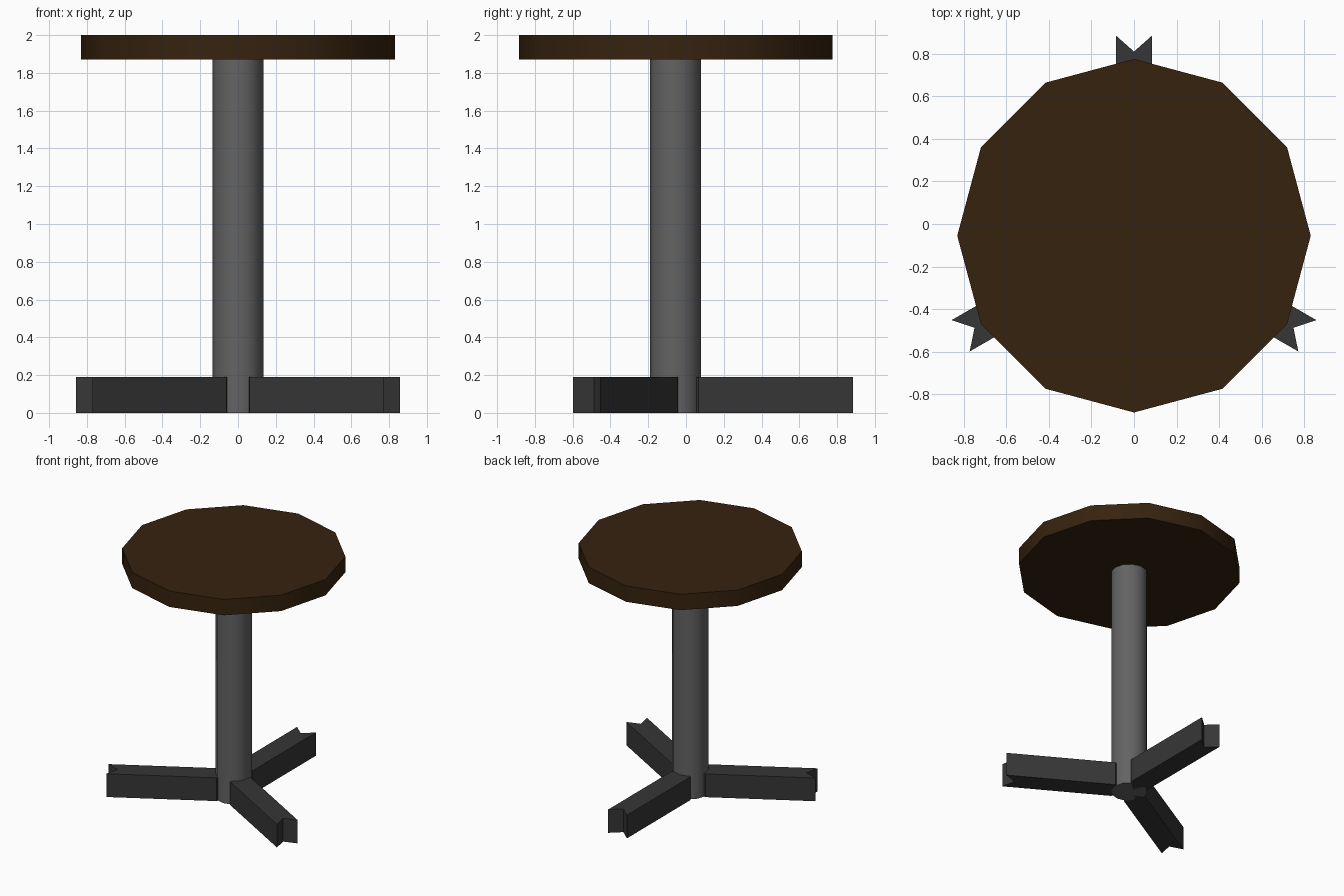
import bpy, bmesh, math
from mathutils import Matrix

if "Cube" in bpy.data.objects:
    bpy.data.objects.remove(bpy.data.objects["Cube"])

CY = -0.055  # centre of the stool in y


def material(name, rgb):
    m = bpy.data.materials.new(name)
    m.diffuse_color = (*rgb, 1.0)
    m.use_nodes = True
    m.node_tree.nodes["Principled BSDF"].inputs["Base Color"].default_value = m.diffuse_color
    return m


wood = material("dark wood", (0.037, 0.0165, 0.0046))
steel = material("grey metal", (0.125, 0.125, 0.125))
iron = material("dark iron", (0.037, 0.037, 0.037))


def drum(name, radius, z0, z1, mat):
    """Upright twelve-sided cylinder."""
    bpy.ops.mesh.primitive_cylinder_add(vertices=12, radius=radius, depth=z1 - z0,
                                        location=(0, CY, (z0 + z1) / 2))
    ob = bpy.context.object
    ob.name = name
    ob.data.materials.append(mat)
    bpy.ops.object.shade_smooth_by_angle(angle=math.radians(35))
    return ob


def foot(name, angle):
    """Bar with a notched outer end and a pointed inner end, laid along +y."""
    w, h = 0.085, 0.19
    outline = [(0, 0.045), (w, 0.12), (w, 0.94), (0, 0.865), (-w, 0.94), (-w, 0.12)]
    bm = bmesh.new()
    face = bm.faces.new([bm.verts.new((x, y, 0)) for x, y in outline])
    ext = bmesh.ops.extrude_face_region(bm, geom=[face])
    top = [v for v in ext["geom"] if isinstance(v, bmesh.types.BMVert)]
    bmesh.ops.translate(bm, verts=top, vec=(0, 0, h))
    if not any(f.normal.z < 0 and f.calc_center_median().z < 0.01 for f in bm.faces):
        pts = [v for v in bm.verts if v.co.z < 0.01]
        if not any(len(f.verts) == 6 and all(v in pts for v in f.verts) for f in bm.faces):
            bm.faces.new(sorted(pts, key=lambda v: v.index))
    bmesh.ops.recalc_face_normals(bm, faces=bm.faces)
    bmesh.ops.triangulate(bm, faces=[f for f in bm.faces if len(f.verts) > 4])
    mesh = bpy.data.meshes.new(name)
    bm.to_mesh(mesh)
    bm.free()
    mesh.materials.append(mat := iron)
    ob = bpy.data.objects.new(name, mesh)
    ob.matrix_world = Matrix.Translation((0, CY, 0)) @ Matrix.Rotation(angle, 4, "Z")
    bpy.context.collection.objects.link(ob)


# Round top and central column
drum("table_top", 0.83, 1.87, 2.0, wood)
drum("column", 0.135, 0.0, 1.87, steel)

# Three feet
for i, name in enumerate(("back_foot", "left_foot", "right_foot")):
    foot(name, math.radians(120 * i))
